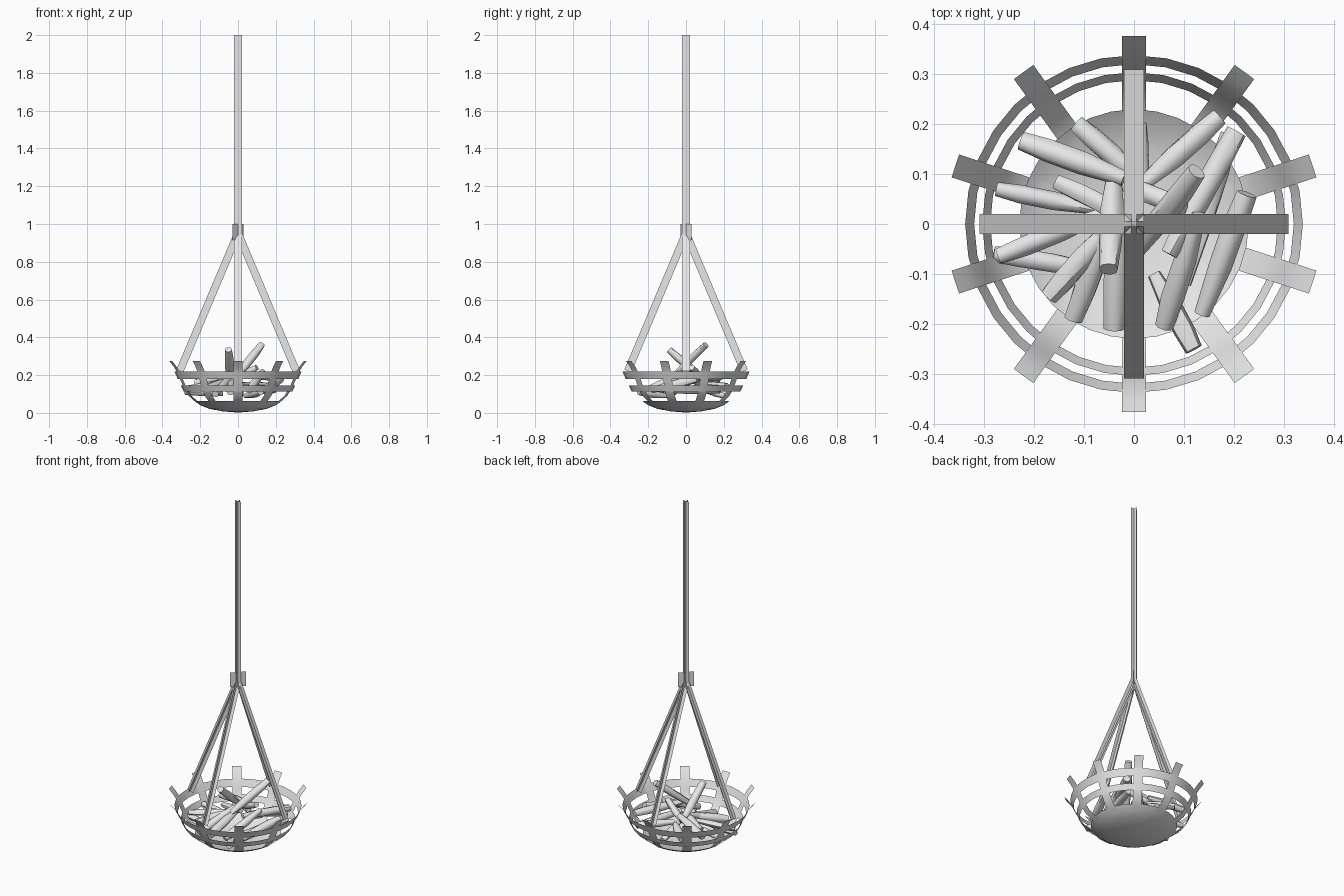
import bpy, bmesh, math, random
from mathutils import Vector, Matrix

if "Cube" in bpy.data.objects:
    bpy.data.objects.remove(bpy.data.objects["Cube"])

random.seed(4)
grey = bpy.data.materials.new("plain grey")
grey.diffuse_color = (0.8, 0.8, 0.8, 1)
grey.use_nodes = True
grey.node_tree.nodes["Principled BSDF"].inputs["Base Color"].default_value = grey.diffuse_color


def finish(name, bm, smooth=False):
    mesh = bpy.data.meshes.new(name)
    bm.to_mesh(mesh)
    bm.free()
    mesh.materials.append(grey)
    for p in mesh.polygons:
        p.use_smooth = smooth
    ob = bpy.data.objects.new(name, mesh)
    bpy.context.collection.objects.link(ob)
    return ob


def strip(bm, path, side, width):
    """Flat ribbon along a path, widened along the side direction."""
    s = Vector(side).normalized() * width / 2
    rows = [(bm.verts.new(Vector(p) - s), bm.verts.new(Vector(p) + s)) for p in path]
    for a, b in zip(rows, rows[1:]):
        bm.faces.new((a[0], a[1], b[1], b[0]))


def lathe(name, profile, steps):
    """Open surface of revolution through (radius, height) points."""
    bm = bmesh.new()
    rows = []
    for r, z in profile:
        rows.append([bm.verts.new((r * math.cos(t), r * math.sin(t), z))
                     for t in (2 * math.pi * i / steps for i in range(steps))])
    for a, b in zip(rows, rows[1:]):
        for i in range(steps):
            j = (i + 1) % steps
            bm.faces.new((a[i], a[j], b[j], b[i]))
    if profile[0][0] < 0.02:
        bm.faces.new(rows[0][::-1])
    return finish(name, bm, True)


# Hanging rod: two crossed flat strips
bm = bmesh.new()
for side in ((1, 0, 0), (0, 1, 0)):
    strip(bm, [(0, 0, 0.92), (0, 0, 2)], side, 0.04)
finish("hanging_rod", bm)

# Joining plate set on the diagonal
bm = bmesh.new()
strip(bm, [(0, 0, 0.915), (0, 0, 1.0)], (1, 1, 0), 0.084)
finish("joining_plate", bm)

# Four sloping straps, each two crossed strips
top, low = Vector((0.005, 0, 0.94)), Vector((0.308, 0, 0.222))
across = (low - top).cross(Vector((0, 1, 0)))
for k in range(4):
    bm = bmesh.new()
    strip(bm, [top, low], (0, 1, 0), 0.04)
    strip(bm, [top, low], across, 0.04)
    bm.transform(Matrix.Rotation(k * math.pi / 2, 4, 'Z'))
    finish("strap_%d" % (k + 1), bm)

# Ten curved basket ribs
rib = [(0.0, 0.006), (0.08, 0.009), (0.16, 0.025), (0.225, 0.055), (0.266, 0.09),
       (0.293, 0.13), (0.311, 0.17), (0.328, 0.21), (0.35, 0.245), (0.375, 0.275)]
for k in range(10):
    bm = bmesh.new()
    strip(bm, [(r, 0, z) for r, z in rib], (0, 1, 0), 0.048)
    bm.transform(Matrix.Rotation(math.pi / 2 + k * math.pi / 5, 4, 'Z'))
    finish("basket_rib_%d" % (k + 1), bm, True)

# Basket rings and bottom dish
lathe("upper_ring", [(0.319, 0.18), (0.337, 0.22)], 32)
lathe("lower_ring", [(0.287, 0.113), (0.303, 0.145)], 32)
lathe("bottom_dish", [(0.015, 0.003), (0.08, 0.008), (0.15, 0.021), (0.2, 0.041),
                      (0.229, 0.062)], 32)

# Firewood: outer end, inner end, radius
logs = [
    ((-0.225, 0.165, 0.16), (-0.02, 0.09, 0.2), 0.023),
    ((-0.115, 0.2, 0.13), (-0.0, 0.1, 0.15), 0.022),
    ((-0.275, 0.07, 0.13), (-0.08, 0.03, 0.13), 0.018),
    ((-0.155, 0.085, 0.15), (0.02, -0.0, 0.19), 0.019),
    ((-0.28, -0.06, 0.11), (-0.08, -0.09, 0.1), 0.018),
    ((-0.27, -0.065, 0.13), (-0.06, 0.02, 0.16), 0.019),
    ((-0.17, -0.145, 0.13), (-0.05, -0.01, 0.17), 0.024),
    ((-0.12, -0.19, 0.1), (-0.04, 0.03, 0.19), 0.024),
    ((-0.04, -0.21, 0.11), (-0.03, 0.03, 0.17), 0.024),
    ((-0.05, -0.09, 0.335), (-0.04, 0.1, 0.17), 0.023),
    ((0.17, 0.215, 0.14), (0.02, 0.08, 0.15), 0.022),
    ((0.205, 0.185, 0.19), (0.07, -0.06, 0.2), 0.024),
    ((0.225, 0.06, 0.18), (0.135, -0.18, 0.12), 0.024),
    ((0.125, 0.105, 0.36), (0.0, -0.06, 0.2), 0.023),
    ((0.06, -0.205, 0.12), (0.13, 0.02, 0.22), 0.023),
    ((0.12, -0.25, 0.11), (0.04, -0.1, 0.09), 0.022),
    ((0.1, 0.03, 0.24), (-0.04, 0.09, 0.17), 0.02),
    ((0.19, 0.18, 0.12), (0.1, -0.12, 0.12), 0.022),
    ((0.01, 0.2, 0.09), (0.01, 0.05, 0.14), 0.02),
]
for n, (a, b, rad) in enumerate(logs):
    a, b = Vector(a), Vector(b)
    turn = (b - a).to_track_quat('Z', 'Y')
    spin = random.uniform(0, math.pi)
    bm = bmesh.new()
    rows = []
    for t, k in ((0, 0.82), (0.25, 1.0), (0.6, 1.0), (1, 0.65)):
        ring = []
        for i in range(8):
            ang = spin + i * math.pi / 4
            off = Vector((math.cos(ang), math.sin(ang) * 0.9, 0)) * rad * k * random.uniform(0.92, 1.08)
            ring.append(bm.verts.new(a.lerp(b, t) + turn @ off))
        rows.append(ring)
    for r, s in zip(rows, rows[1:]):
        for i in range(8):
            j = (i + 1) % 8
            bm.faces.new((r[i], r[j], s[j], s[i]))
    bm.faces.new(rows[0][::-1])
    bm.faces.new(rows[-1])
    ob = finish("log_%d" % (n + 1), bm)
    bpy.ops.object.select_all(action='DESELECT')
    ob.select_set(True)
    bpy.context.view_layer.objects.active = ob
    bpy.ops.object.shade_smooth_by_angle(angle=math.radians(50))
